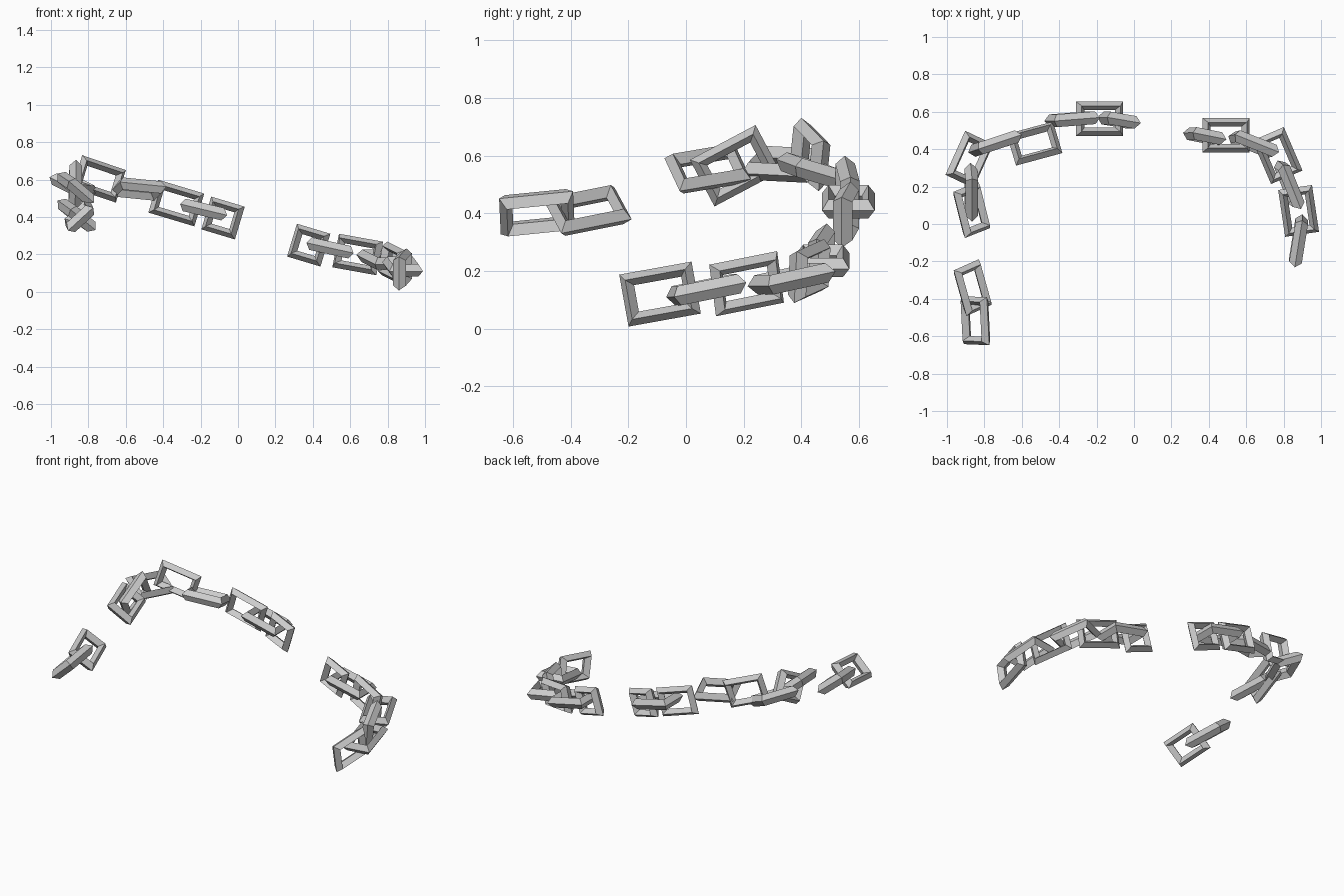
import bpy
from mathutils import Vector

WIDTH = 0.183      # outer width of a link
BAR = 0.045        # bar size in the plane of the link
THICK = 0.068      # bar size across the plane


def link(name, centre, along, across, length=0.258):
    """Rectangular ring with a diamond bar section."""
    c = Vector(centre)
    u = Vector(along).normalized()
    w = Vector(across)
    w = (w - u * w.dot(u)).normalized()
    n = u.cross(w)
    section = [(0, 0), (BAR / 2, THICK / 2), (BAR, 0), (BAR / 2, -THICK / 2)]
    verts, faces = [], []
    for su, sw in [(1, 1), (-1, 1), (-1, -1), (1, -1)]:
        for inset, h in section:
            verts.append(c + u * su * (length / 2 - inset)
                         + w * sw * (WIDTH / 2 - inset) + n * h)
    for i in range(4):
        for j in range(4):
            a, b = i * 4, (i + 1) % 4 * 4
            k = (j + 1) % 4
            faces.append((a + j, a + k, b + k, b + j))
    mesh = bpy.data.meshes.new(name)
    mesh.from_pydata(verts, [], faces)
    mesh.update()
    obj = bpy.data.objects.new(name, mesh)
    bpy.context.collection.objects.link(obj)


# Centre, long direction, width direction, optional length
lower_chain = [
    ((0.88, -0.09, 0.12), (0.16, 1, 0.18), (0, -0.17, 1)),
    ((0.88, 0.07, 0.135), (-0.15, 1, 0.2), (1, 0.13, 0)),
    ((0.83, 0.21, 0.156), (-0.4, 1, 0.2), (0.17, -0.13, 1)),
    ((0.767, 0.366, 0.173), (-0.43, 1, 0.22), (1, 0.42, 0)),
    ((0.64, 0.427, 0.20), (-1, 0.4, 0.18), (0.2, 0.05, 1)),
    ((0.492, 0.475, 0.235), (-1, 0, 0.22), (0, 1, 0)),
    ((0.378, 0.47, 0.25), (-1, 0.2, 0.3), (0.33, 0, 1), 0.19),
]
upper_chain = [
    ((-0.08, 0.555, 0.395), (-1, 0.17, 0.3), (0.3, 0, 1), 0.19),
    ((-0.184, 0.563, 0.44), (-1, 0, 0.24), (0, 1, 0)),
    ((-0.33, 0.56, 0.475), (-1, -0.08, 0.3), (0.3, 0, 1)),
    ((-0.532, 0.43, 0.55), (-1, -0.27, 0.1), (-0.3, 1, -0.3)),
    ((-0.743, 0.43, 0.604), (-1, -0.33, 0.34), (0.3, 0.1, 1)),
    ((-0.88, 0.345, 0.57), (-0.45, -1, 0.05), (1, -0.5, -0.5)),
    ((-0.87, 0.17, 0.565), (0, -1, -0.53), (0.05, -0.5, 1)),
    ((-0.868, 0.075, 0.555), (0.25, -1, -0.17), (0.14, 0.065, -0.12)),
]
loose_pair = [
    ((-0.863, -0.34, 0.41), (0.28, -1, -0.2), (0.144, 0.055, -0.118)),
    ((-0.848, -0.517, 0.402), (0.05, -1, -0.1), (0.13, 0, 0.12)),
]

for label, chain in (("lower_chain_link", lower_chain),
                     ("upper_chain_link", upper_chain),
                     ("loose_chain_link", loose_pair)):
    for i, spec in enumerate(chain):
        link(f"{label}_{i + 1}", *spec)
